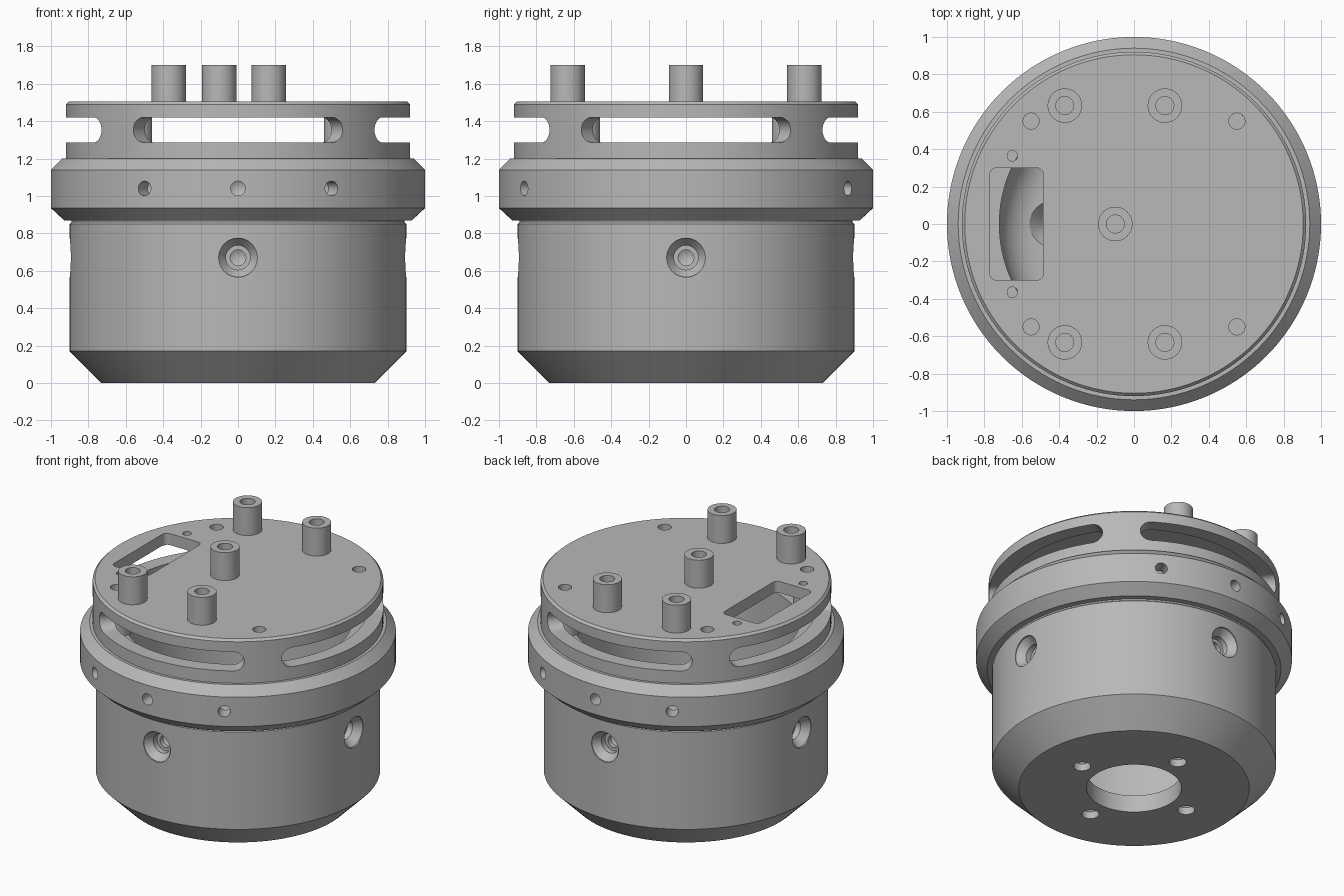
import bpy, bmesh
from math import sin, cos, pi, radians
from mathutils import Matrix, Vector

cube = bpy.data.objects.get("Cube")
if cube:
    bpy.data.objects.remove(cube, do_unlink=True)

metal = bpy.data.materials.new("plain_grey")
metal.use_nodes = True
metal.diffuse_color = (0.48, 0.48, 0.48, 1)
metal.node_tree.nodes["Principled BSDF"].inputs["Base Color"].default_value = (0.48, 0.48, 0.48, 1)


def lathe(profile, steps, matrix=Matrix(), closed=False):
    """Revolve (radius, height) points about z into a solid bmesh."""
    bm = bmesh.new()
    verts = [bm.verts.new((r, 0, z)) for r, z in profile]
    pairs = list(zip(verts, verts[1:]))
    if closed:
        pairs.append((verts[-1], verts[0]))
    edges = [bm.edges.new(p) for p in pairs]
    bmesh.ops.spin(bm, geom=verts + edges, cent=(0, 0, 0), axis=(0, 0, 1),
                   angle=2 * pi, steps=steps, use_duplicate=False)
    bmesh.ops.remove_doubles(bm, verts=bm.verts, dist=1e-5)
    bmesh.ops.recalc_face_normals(bm, faces=bm.faces)
    bm.transform(matrix)
    return bm


def slot(angle):
    """Curved cutter with round ends that follows the wall."""
    bm = bmesh.new()
    half, cap, height, mid = radians(33.1), radians(4.4), 0.067, 1.353
    ends = [(half + cap * sin(t), height * cos(t))
            for t in [i * pi / 16 for i in range(9)]]
    flat = [(half * i / 10, height) for i in range(-9, 10)]
    columns = [(-a, h) for a, h in reversed(ends)] + flat + ends
    rows = []
    for a, h in columns:
        d = Vector((cos(a + angle), sin(a + angle), 0))
        rows.append([bm.verts.new(d * r + Vector((0, 0, mid + s * h)))
                     for r, s in ((0.77, -1), (1.0, -1), (1.0, 1), (0.77, 1))])
    for a, b in zip(rows, rows[1:]):
        for i in range(4):
            j = (i + 1) % 4
            bm.faces.new((a[i], a[j], b[j], b[i]))
    bmesh.ops.remove_doubles(bm, verts=bm.verts, dist=1e-5)
    bmesh.ops.recalc_face_normals(bm, faces=bm.faces)
    return bm


def window():
    """Rounded rectangular cutter for the plate."""
    bm = bmesh.new()
    bmesh.ops.create_cube(bm, size=1)
    bm.transform(Matrix.Translation((-0.628, 0, 1.522)) @ Matrix.Diagonal((0.285, 0.6, 0.2, 1)))
    upright = [e for e in bm.edges if abs(e.verts[0].co.z - e.verts[1].co.z) > 0.1]
    bmesh.ops.bevel(bm, geom=upright, offset=0.035, segments=5, profile=0.5, affect='EDGES')
    return bm


def make(name, parts):
    """Gather bmeshes into one object."""
    mesh = bpy.data.meshes.new(name)
    whole = bmesh.new()
    for bm in parts:
        bm.to_mesh(mesh)
        whole.from_mesh(mesh)
        bm.free()
    whole.to_mesh(mesh)
    whole.free()
    mesh.materials.append(metal)
    obj = bpy.data.objects.new(name, mesh)
    bpy.context.collection.objects.link(obj)
    return obj


def smooth(obj):
    bpy.ops.object.select_all(action='DESELECT')
    obj.select_set(True)
    bpy.context.view_layer.objects.active = obj
    bpy.ops.object.shade_smooth_by_angle(angle=radians(25))


def drill(radius, x, y, low, high):
    return lathe([(0, low), (radius, low), (radius, high), (0, high)], 24,
                 Matrix.Translation((x, y, 0)))


def radial(profile, angle, distance, z):
    """Drill inwards towards the axis."""
    return lathe(profile, 32, Matrix.Rotation(radians(angle), 4, 'Z')
                 @ Matrix.Translation((distance, 0, z)) @ Matrix.Rotation(-pi / 2, 4, 'Y'))


# Hollow housing: chamfered cup, flange, upper wall and top plate
outside = [(0.3, 0), (0.73, 0), (0.9, 0.17), (0.9, 0.85), (0.89, 0.86), (0.89, 0.87),
           (0.93, 0.87), (1, 0.935), (1, 1.14), (0.94, 1.2), (0.92, 1.2),
           (0.92, 1.49), (0.905, 1.505), (0, 1.505)]
inside = [(0, 1.425), (0.82, 1.425), (0.82, 1.2), (0.72, 1.2)]
fillet = [(0.52 + 0.2 * cos(t), 0.32 - 0.2 * sin(t))
          for t in [i * pi / 20 for i in range(11)]]
housing = make("housing", [lathe(outside + inside + fillet + [(0.3, 0.12)], 128, closed=True)])

# Cutters: slots, window, plate holes, base holes and side holes
quarter = [0, 90, 180, 270]
corners = [(x, y) for x in (-0.55, 0.55) for y in (-0.55, 0.55)]
cuts = [slot(radians(a)) for a in quarter] + [window()]
cuts += [drill(0.043, x, y, 1.422, 1.6) for x, y in corners]
cuts += [drill(0.028, -0.65, y, 1.422, 1.6) for y in (-0.365, 0.365)]
base_hole = [(0, -0.05), (0.055, -0.05), (0.055, 0.05), (0.13, 0.125), (0.13, 0.3), (0, 0.3)]
cuts += [lathe(base_hole, 32, Matrix.Rotation(radians(a), 4, 'Z')
               @ Matrix.Translation((0.43, 0, 0))) for a in quarter]
side_hole = [(0, -0.05), (0.104, -0.05), (0.104, 0.01), (0.065, 0.06), (0.065, 0.1),
             (0.042, 0.1), (0.042, 0.13), (0, 0.155)]
cuts += [radial(side_hole, a, 0.9, 0.67) for a in quarter]
flange_hole = [(0, -0.05), (0.039, -0.05), (0.039, 0.1), (0, 0.125)]
cuts += [radial(flange_hole, side + a, 1.0, 1.04) for side in (90, 270) for a in (-30, 0, 30)]
cutter = make("cutter", cuts)
cutter.hide_render = True

cut = housing.modifiers.new("openings", 'BOOLEAN')
cut.operation = 'DIFFERENCE'
cut.solver = 'EXACT'
cut.object = cutter
bpy.context.view_layer.objects.active = housing
bpy.ops.object.modifier_apply(modifier=cut.name)
bpy.data.objects.remove(cutter, do_unlink=True)
smooth(housing)


def tube(name, x, y, low, high, outer, bore, floor):
    """Blind-bored upright cylinder."""
    smooth(make(name, [lathe([(0, low), (outer, low), (outer, high), (bore, high),
                              (bore, floor), (0, floor)], 40, Matrix.Translation((x, y, 0)))]))


# Screw bosses inside the upper wall
for x, y in corners:
    tube("screw_boss", x, y, 1.19, 1.425, 0.09, 0.043, 1.22)

# Standoffs on the plate
for x, y in [(-0.1, 0)] + [(x, y) for x in (-0.37, 0.165) for y in (-0.633, 0.633)]:
    tube("standoff", x, y, 1.5, 1.7, 0.092, 0.048, 1.53)
